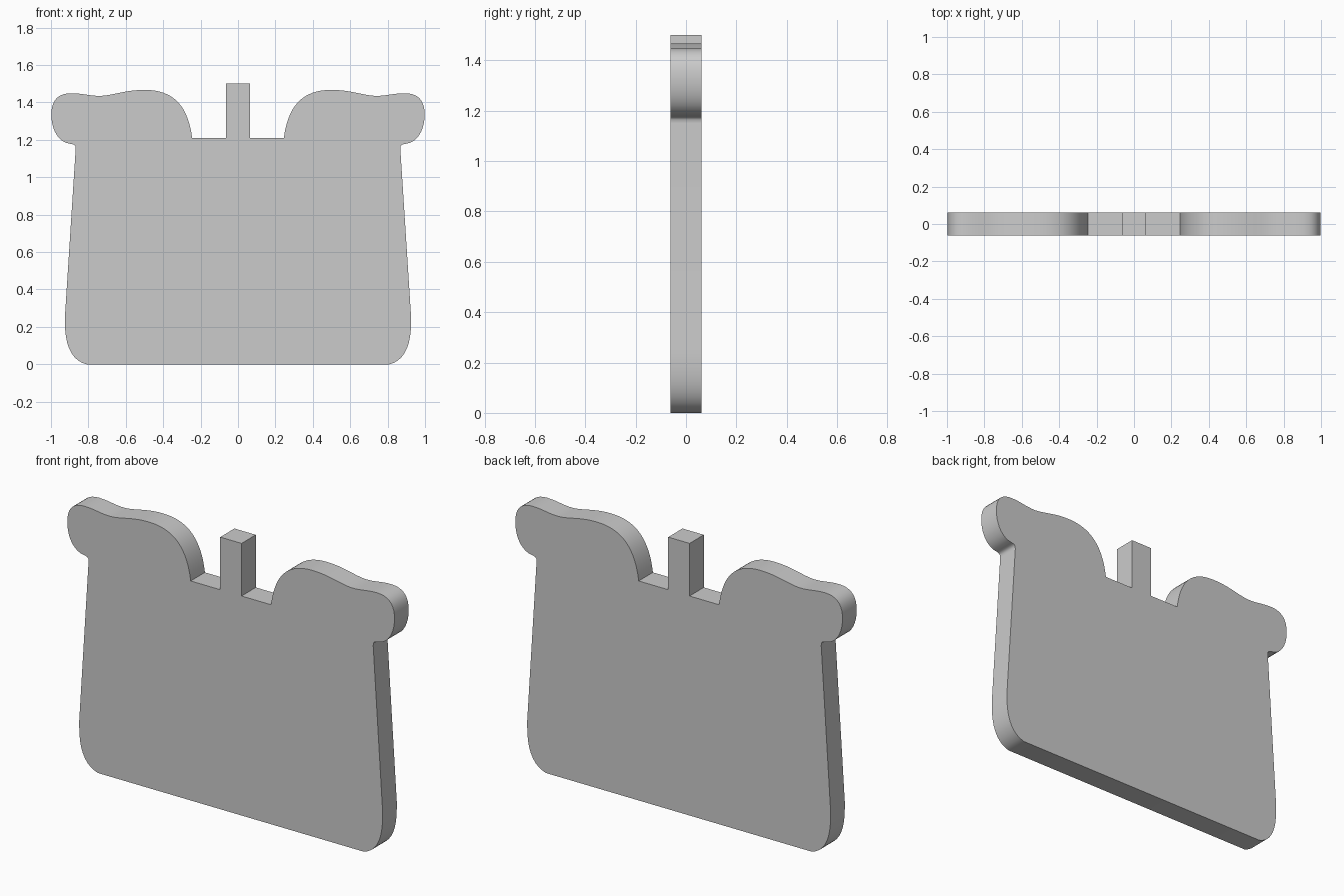
import bpy, bmesh, math
from mathutils import Vector
from mathutils.geometry import interpolate_bezier

if "Cube" in bpy.data.objects:
    bpy.data.objects.remove(bpy.data.objects["Cube"])

HALF_DEPTH = 0.062

# Right half of the outline (x, z): curves are start, handle, handle, end
curves = [
    [(0.81, 0.0), (0.89, 0.02), (0.925, 0.10), (0.925, 0.22)],           # bottom corner
    [(0.925, 0.26), (0.906, 0.55), (0.887, 0.85), (0.868, 1.15)],        # tapered side
    [(0.868, 1.15), (0.866, 1.175), (0.88, 1.175), (0.892, 1.178)],      # notch
    [(0.892, 1.178), (0.965, 1.185), (0.998, 1.26), (0.998, 1.335)],     # ear underside
    [(0.998, 1.335), (0.998, 1.41), (0.965, 1.449), (0.89, 1.449)],      # ear top
    [(0.89, 1.449), (0.83, 1.449), (0.79, 1.433), (0.73, 1.435)],        # dip
    [(0.73, 1.435), (0.66, 1.44), (0.60, 1.467), (0.50, 1.467)],         # hump
    [(0.50, 1.467), (0.36, 1.467), (0.27, 1.40), (0.245, 1.21)],         # inner fall
]
steps = [10, 2, 5, 10, 10, 8, 10, 16]

half = []
for curve, n in zip(curves, steps):
    a, h1, h2, b = [Vector(p) for p in curve]
    for p in interpolate_bezier(a, h1, h2, b, n):
        if not half or (p - half[-1]).length > 1e-4:
            half.append(p)
# Recess floor and central post
half += [Vector(p) for p in ((0.065, 1.21), (0.065, 1.50))]

outline = [(p.x, p.y) for p in half] + [(-p.x, p.y) for p in reversed(half)]

# Extrude the outline into a flat plate
bm = bmesh.new()
face = bm.faces.new([bm.verts.new((x, -HALF_DEPTH, z)) for x, z in outline])
new = bmesh.ops.extrude_face_region(bm, geom=[face], use_keep_orig=True)["geom"]
bmesh.ops.translate(bm, vec=(0, 2 * HALF_DEPTH, 0),
                    verts=[g for g in new if isinstance(g, bmesh.types.BMVert)])
bmesh.ops.recalc_face_normals(bm, faces=bm.faces)
mesh = bpy.data.meshes.new("back_plate")
bm.to_mesh(mesh)
bm.free()

plate = bpy.data.objects.new("back_plate", mesh)
bpy.context.collection.objects.link(plate)
bpy.context.view_layer.objects.active = plate
plate.select_set(True)
bpy.ops.object.shade_smooth_by_angle(angle=math.radians(35))
